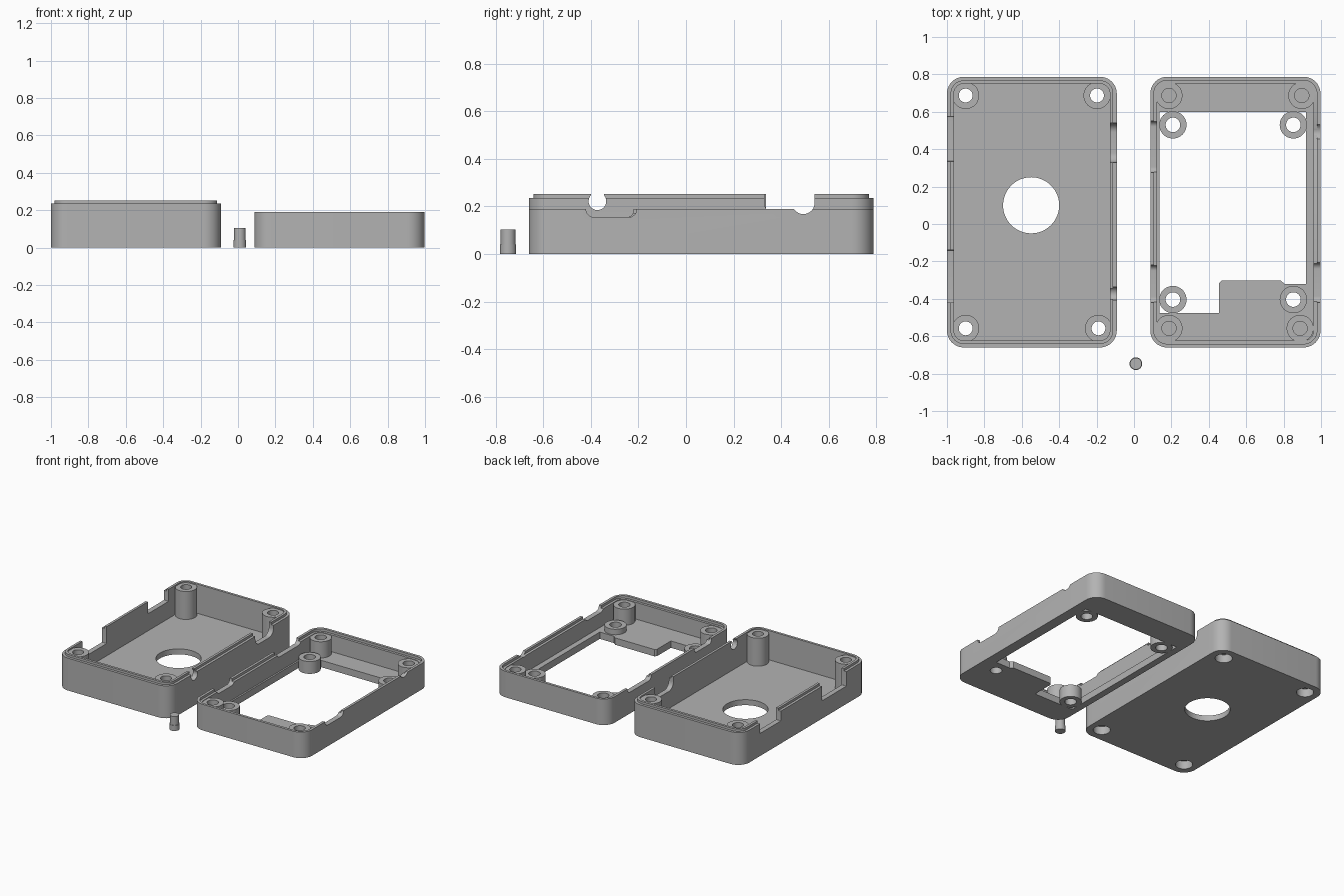
import bpy, bmesh, math

if "Cube" in bpy.data.objects:
    bpy.data.objects.remove(bpy.data.objects["Cube"])

grey = bpy.data.materials.new("plain_grey")
grey.diffuse_color = (0.45, 0.45, 0.45, 1)
grey.use_nodes = True
grey.node_tree.nodes["Principled BSDF"].inputs["Base Color"].default_value = grey.diffuse_color


def prism(name, pts, lo, hi, axis="z"):
    """Extrude a 2D outline along z, or along x with the outline in (y, z)."""
    bm = bmesh.new()
    place = (lambda p, h: (p[0], p[1], h)) if axis == "z" else (lambda p, h: (h, p[0], p[1]))
    a = [bm.verts.new(place(p, lo)) for p in pts]
    b = [bm.verts.new(place(p, hi)) for p in pts]
    bm.faces.new(a[::-1])
    bm.faces.new(b)
    n = len(pts)
    for i in range(n):
        j = (i + 1) % n
        bm.faces.new((a[i], a[j], b[j], b[i]))
    bmesh.ops.recalc_face_normals(bm, faces=bm.faces)
    me = bpy.data.meshes.new(name)
    bm.to_mesh(me)
    bm.free()
    me.materials.append(grey)
    ob = bpy.data.objects.new(name, me)
    bpy.context.collection.objects.link(ob)
    return ob


def circle(x, y, r, n=40):
    return [(x + r * math.cos(2 * math.pi * i / n), y + r * math.sin(2 * math.pi * i / n)) for i in range(n)]


def round_rect(x0, x1, y0, y1, r, n=10):
    corners = [(x1 - r, y1 - r), (x0 + r, y1 - r), (x0 + r, y0 + r), (x1 - r, y0 + r)]
    return [(cx + r * math.cos(math.pi / 2 * (k + i / n)), cy + r * math.sin(math.pi / 2 * (k + i / n)))
            for k, (cx, cy) in enumerate(corners) for i in range(n + 1)]


def combine(body, op, *parts):
    """Apply boolean steps in order and remove the helper parts."""
    bpy.context.view_layer.objects.active = body
    for part in parts:
        m = body.modifiers.new("cut", "BOOLEAN")
        m.operation, m.solver, m.object = op, "EXACT", part
        bpy.ops.object.modifier_apply(modifier=m.name)
        bpy.data.objects.remove(part)


def smooth(ob):
    bpy.ops.object.select_all(action="DESELECT")
    ob.select_set(True)
    bpy.context.view_layer.objects.active = ob
    bpy.ops.object.shade_smooth_by_angle(angle=math.radians(30))


def slot(x, y0, y1, z, r):
    """Cutter open at the top of a side wall at x."""
    return prism("slot", round_rect(y0, y1, z, 0.5, r), x - 0.05, x + 0.05, "x")


Y0, Y1, WALL, STEP, R = -0.66, 0.787, 0.037, 0.019, 0.09


def outline(x0, x1, d):
    return round_rect(x0 + d, x1 - d, Y0 + d, Y1 - d, R - d)


# Deep tray with a raised lip
X0, X1 = -1.0, -0.092
tray = prism("deep_tray", outline(X0, X1, 0), 0, 0.236)
combine(tray, "UNION", prism("lip", outline(X0, X1, STEP), 0.2, 0.253))
combine(tray, "DIFFERENCE", prism("cavity", outline(X0, X1, WALL), 0.04, 0.5))
screws = [(-0.90, 0.687), (-0.198, 0.687), (-0.90, -0.558), (-0.19, -0.558)]
for x, y in screws:
    combine(tray, "UNION", prism("boss", circle(x, y, 0.072), 0.02, 0.244))
# Screw holes with counterbores, and the round floor hole
for x, y in screws:
    combine(tray, "DIFFERENCE", prism("hole", circle(x, y, 0.037), -0.1, 0.5),
            prism("counterbore", circle(x, y, 0.057), -0.1, 0.06))
combine(tray, "DIFFERENCE", prism("floor_hole", circle(-0.55, 0.10, 0.15, 64), -0.1, 0.1))
# Port cutouts in the side walls, kept clear of the bosses
combine(tray, "DIFFERENCE",
        slot(X0, 0.335, 0.575, 0.165, 0.005), slot(X0, -0.42, -0.14, 0.13, 0.005),
        slot(X1, 0.33, 0.54, 0.165, 0.05),
        prism("cable_hole", circle(-0.372, 0.222, 0.037), X1 - 0.05, X1 + 0.05, "x"),
        slot(X1, -0.40, -0.345, 0.225, 0.002))
smooth(tray)

# Open frame with a stepped rim
X0, X1 = 0.087, 0.997
frame = prism("open_frame", outline(X0, X1, 0), 0, 0.19)
combine(frame, "DIFFERENCE", prism("rim_step", outline(X0, X1, STEP), 0.172, 0.5),
        prism("cavity", outline(X0, X1, WALL), 0.05, 0.5))
opening = [(0.136, 0.60), (0.136, -0.475), (0.455, -0.475), (0.455, -0.315), (0.468, -0.303),
           (0.785, -0.303), (0.805, -0.32), (0.92, -0.32), (0.92, 0.60)]
combine(frame, "DIFFERENCE", prism("opening", opening, -0.1, 0.1))
# Corner posts with blind holes
for x, y in [(0.187, 0.687), (0.897, 0.687), (0.187, -0.558), (0.888, -0.558)]:
    combine(frame, "UNION", prism("post", circle(x, y, 0.072), 0.02, 0.168))
    combine(frame, "DIFFERENCE", prism("blind_hole", circle(x, y, 0.038), 0.05, 0.5))
# Low standoffs with through holes
for x, y in [(0.208, 0.53), (0.852, 0.53), (0.208, -0.404), (0.852, -0.404)]:
    combine(frame, "UNION", prism("standoff", circle(x, y, 0.073), 0, 0.09))
    combine(frame, "DIFFERENCE", prism("through_hole", circle(x, y, 0.039), -0.1, 0.3))
# Port cutouts in the side walls
combine(frame, "DIFFERENCE",
        slot(X0, 0.275, 0.55, 0.155, 0.03), slot(X0, -0.42, -0.22, 0.155, 0.03),
        slot(X1, -0.42, -0.207, 0.155, 0.034),
        prism("cable_notch", circle(0.493, 0.215, 0.047), X1 - 0.05, X1 + 0.05, "x"))
smooth(frame)

# Small loose button pin
pin = prism("button_pin", circle(0.01, -0.747, 0.034), 0, 0.04)
combine(pin, "UNION", prism("stem", circle(0.01, -0.747, 0.031), 0.02, 0.104))
smooth(pin)
